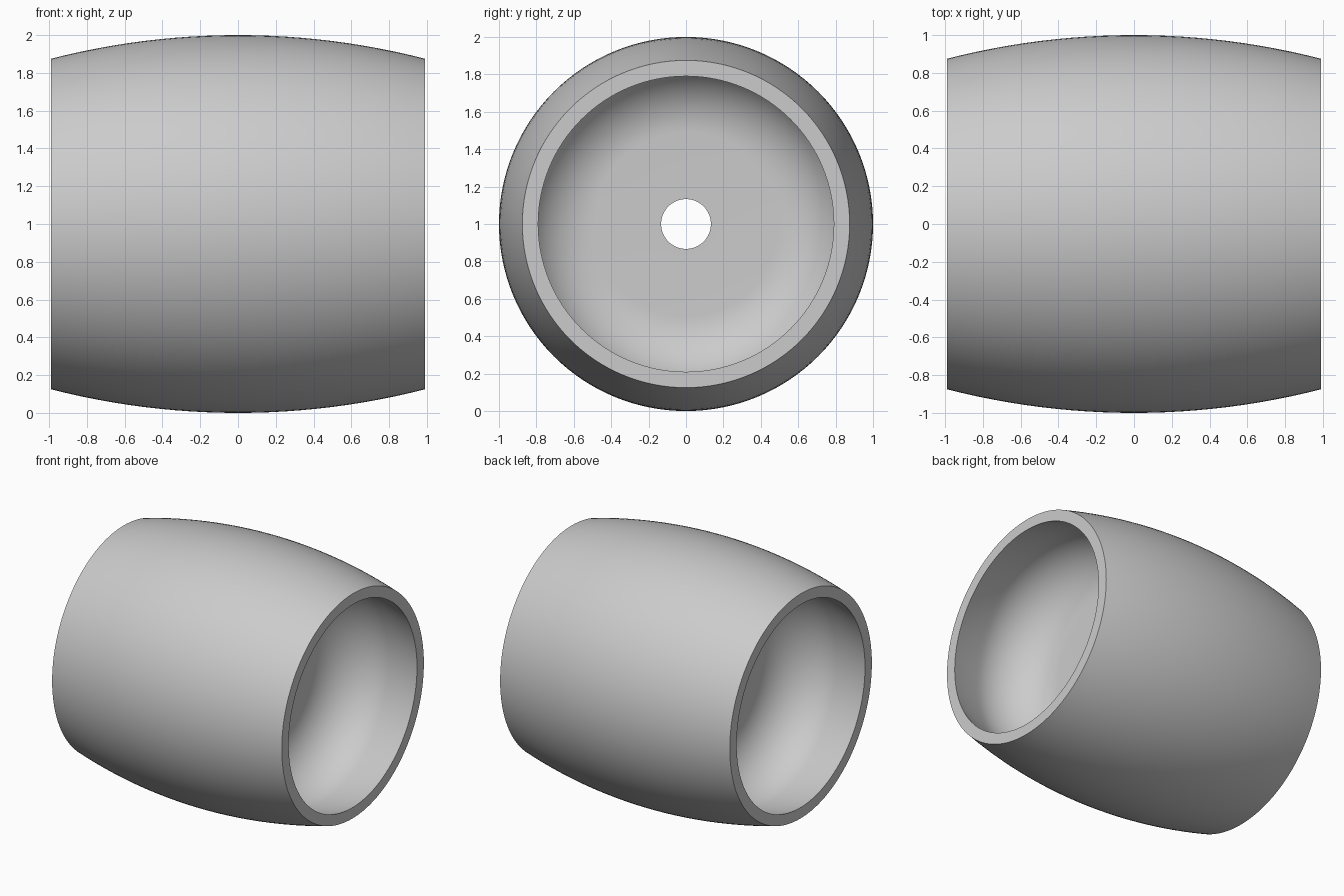
import bpy
import bmesh
from math import atan2, cos, sin, pi, radians, sqrt
from mathutils import Matrix, Vector

cube = bpy.data.objects.get("Cube")
if cube:
    bpy.data.objects.remove(cube, do_unlink=True)

HALF = 0.99       # half length along x
END_R = 0.875     # outer radius at the ends
MID_R = 1.0       # outer radius at the middle
WALL = 0.082      # shell thickness, constant along the crown
WEB = 0.29        # half thickness of the middle web
FLOOR_R = 0.49    # radius of the flat floor of each recess
BORE_R = 0.133    # through hole
SEGMENTS = 128

grey = bpy.data.materials.new("light_grey")
grey.use_nodes = True
colour = (0.6, 0.6, 0.6, 1)
grey.diffuse_color = colour
grey.node_tree.nodes["Principled BSDF"].inputs["Base Color"].default_value = colour


def half_profile():
    """(x, radius) points on the +x half, from the middle of the crown to the bore."""
    bulge = MID_R - END_R
    arc = (HALF ** 2 + bulge ** 2) / (2 * bulge)
    base = MID_R - arc
    inner = arc - WALL
    crown = [(x, base + sqrt(arc ** 2 - x ** 2))
             for x in [HALF * i / 12 for i in range(13)]]
    # Fillet tangent to both the floor and the bowed inner wall
    rise = FLOOR_R - base
    fillet = (inner ** 2 - WEB ** 2 - rise ** 2) / (2 * (WEB + inner))
    start = atan2(rise, WEB + fillet)
    angles = [start + (pi - start) * i / 20 for i in range(21)]
    bend = [(WEB + fillet + fillet * cos(a), FLOOR_R + fillet * sin(a)) for a in angles]
    edge = bend[0][0]
    wall = [(x, base + sqrt(inner ** 2 - x ** 2))
            for x in [HALF + (edge - HALF) * i / 8 for i in range(8)]]
    return crown + wall + bend + [(WEB, BORE_R)]


# Closed cross-section, mirrored about the middle and turned around the x axis
right = half_profile()
profile = right + [(-x, r) for x, r in reversed(right[1:])]
bm = bmesh.new()
rings = []
for s in range(SEGMENTS):
    turn = Matrix.Rotation(2 * pi * s / SEGMENTS, 3, 'X')
    rings.append([bm.verts.new(turn @ Vector((x, 0, r)) + Vector((0, 0, 1)))
                  for x, r in profile])
n = len(profile)
for s in range(SEGMENTS):
    a, b = rings[s], rings[(s + 1) % SEGMENTS]
    for i in range(n):
        j = (i + 1) % n
        bm.faces.new((a[i], a[j], b[j], b[i]))
bmesh.ops.recalc_face_normals(bm, faces=bm.faces)

mesh = bpy.data.meshes.new("crowned_roller")
bm.to_mesh(mesh)
bm.free()
mesh.materials.append(grey)
roller = bpy.data.objects.new("crowned_roller", mesh)
bpy.context.collection.objects.link(roller)
bpy.context.view_layer.objects.active = roller
roller.select_set(True)
bpy.ops.object.shade_smooth_by_angle(angle=radians(30))
